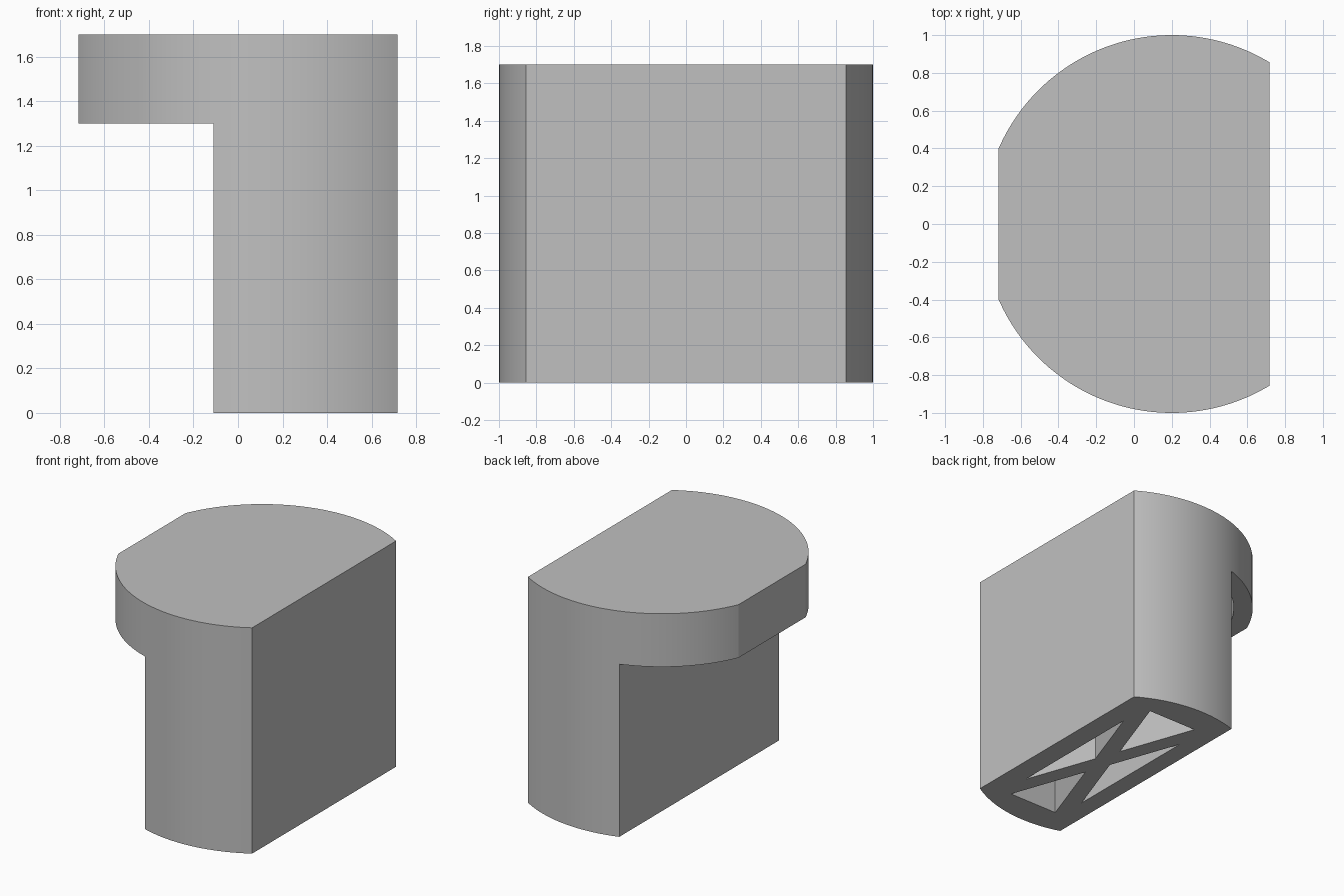
import bpy, bmesh, math

cube = bpy.data.objects.get("Cube")
if cube:
    bpy.data.objects.remove(cube, do_unlink=True)

# Main dimensions
CX, RADIUS = 0.2, 1.0            # rounded outline
X_MIN, X_MAX = -0.717, 0.717     # flats cut across the outline
STEM_X, LEDGE_Z, TOP_Z = -0.11, 1.3, 1.7
RIM = 0.135

grey = bpy.data.materials.new("plain grey")
grey.use_nodes = True
colour = (0.53, 0.53, 0.53, 1)
grey.diffuse_color = colour
grey.node_tree.nodes["Principled BSDF"].inputs["Base Color"].default_value = colour


def outline(radius, x0, x1, steps=64):
    """Circle cut by two flats, as a closed list of points."""
    a0 = math.acos((x1 - CX) / radius)
    a1 = math.acos((x0 - CX) / radius)
    angles = [a0 + (a1 - a0) * i / steps for i in range(steps + 1)]
    half = [(CX + radius * math.cos(a), radius * math.sin(a)) for a in angles]
    return half + [(x, -y) for x, y in reversed(half)]


def prism(name, points, z0, z1):
    """Extrude a flat outline from z0 up to z1."""
    bm = bmesh.new()
    face = bm.faces.new([bm.verts.new((x, y, z0)) for x, y in points])
    up = bmesh.ops.extrude_face_region(bm, geom=[face])["geom"]
    for v in up:
        if isinstance(v, bmesh.types.BMVert):
            v.co.z = z1
    bmesh.ops.recalc_face_normals(bm, faces=bm.faces)
    mesh = bpy.data.meshes.new(name)
    bm.to_mesh(mesh)
    bm.free()
    mesh.materials.append(grey)
    obj = bpy.data.objects.new(name, mesh)
    bpy.context.collection.objects.link(obj)
    return obj


def carve(target, cutter):
    """Subtract the cutter, then discard it."""
    cutter.hide_render = True
    mod = target.modifiers.new("carve", "BOOLEAN")
    mod.operation, mod.solver, mod.object = "DIFFERENCE", "EXACT", cutter
    bpy.context.view_layer.objects.active = target
    bpy.ops.object.modifier_apply(modifier=mod.name)
    bpy.data.objects.remove(cutter, do_unlink=True)


body = prism("hooked_block", outline(RADIUS, X_MIN, X_MAX), 0, TOP_Z)

# Space under the overhanging ledge
carve(body, prism("ledge_space", [(-2, -2), (STEM_X, -2), (STEM_X, 2), (-2, 2)],
                  -1, LEDGE_Z))

# Hollow in the underside of the ledge
carve(body, prism("ledge_hollow",
                  outline(RADIUS - RIM, X_MIN + RIM, STEM_X - 0.01),
                  LEDGE_Z - 0.1, TOP_Z - RIM))

# Four triangular pockets in the stem, leaving a diagonal cross of ribs
MID_X, HALF_X, HALF_Y = 0.292, 0.262, 0.772
RIB, SLOPE = 0.068, 0.355
base_x = SLOPE * HALF_Y - RIB
base_y = (HALF_X - RIB) / SLOPE
for s in (-1, 1):
    end = [(MID_X, s * RIB / SLOPE),
           (MID_X + base_x, s * HALF_Y), (MID_X - base_x, s * HALF_Y)]
    side = [(MID_X + s * RIB, 0),
            (MID_X + s * HALF_X, base_y), (MID_X + s * HALF_X, -base_y)]
    for points in (end, side):
        carve(body, prism("stem_pocket", points, -0.1, TOP_Z - RIM))

# Smooth curved walls with crisp edges
bpy.ops.object.select_all(action="DESELECT")
body.select_set(True)
bpy.context.view_layer.objects.active = body
bpy.ops.object.shade_smooth_by_angle(angle=math.radians(20))
